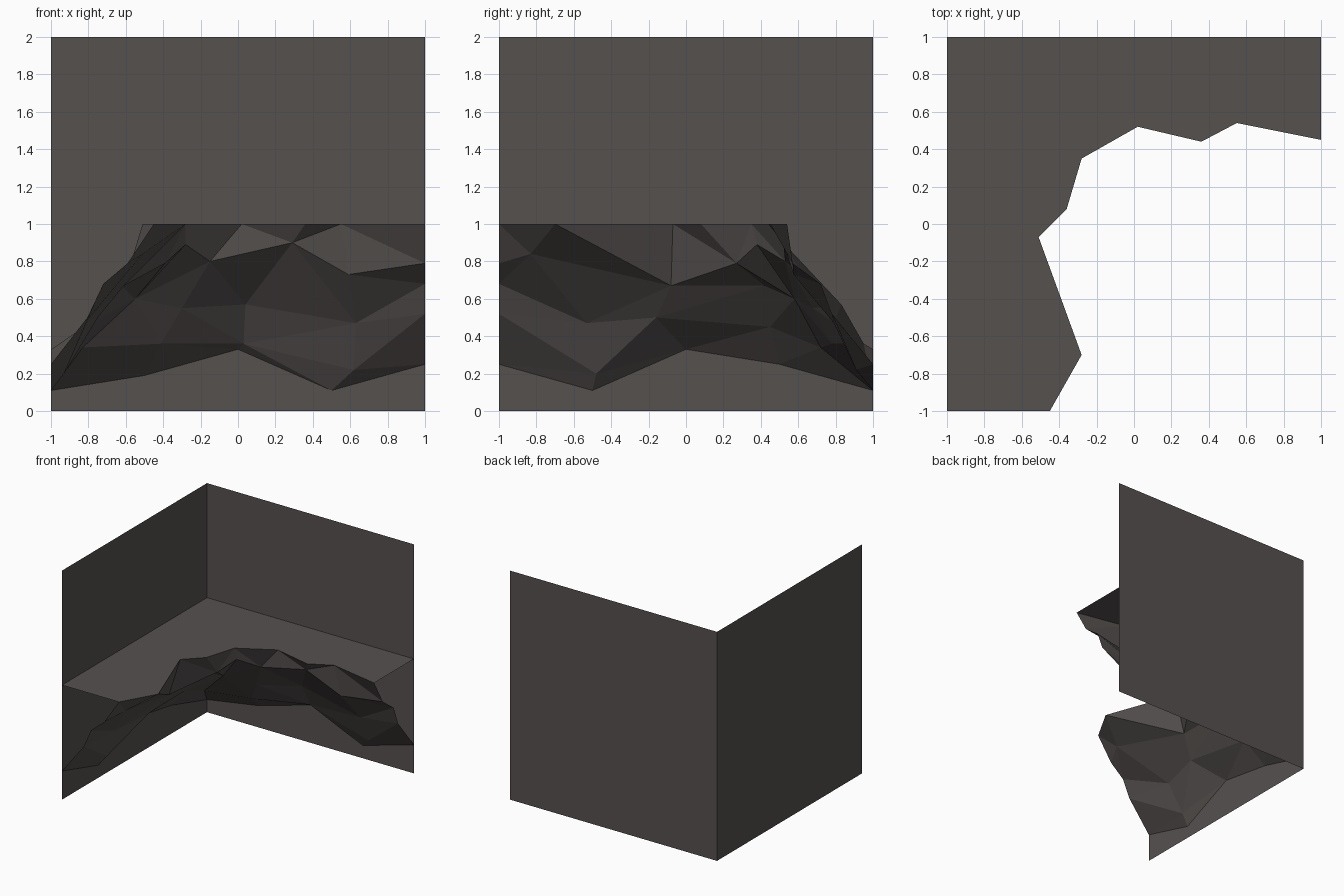
import bpy, bmesh

if "Cube" in bpy.data.objects:
    bpy.data.objects.remove(bpy.data.objects["Cube"])

stone = bpy.data.materials.new("dark grey stone")
stone.diffuse_color = (0.092, 0.082, 0.078, 1)
stone.use_nodes = True
stone.node_tree.nodes["Principled BSDF"].inputs["Base Color"].default_value = stone.diffuse_color


def make_object(name, bm):
    mesh = bpy.data.meshes.new(name)
    bm.to_mesh(mesh)
    bm.free()
    mesh.materials.append(stone)
    obj = bpy.data.objects.new(name, mesh)
    bpy.context.collection.objects.link(obj)
    return obj


def wall(name, a, b):
    """Thin upright sheet from a to b, split at ledge height."""
    bm = bmesh.new()
    rows = [[bm.verts.new((p[0], p[1], z)) for p in (a, b)] for z in (0, 1, 2)]
    for lo, hi in zip(rows, rows[1:]):
        bm.faces.new((lo[0], lo[1], hi[1], hi[0]))
    make_object(name, bm)


# Two walls meeting in the back left corner
wall("back_wall", (-1, 1), (1, 1))
wall("left_wall", (-1, -1), (-1, 1))

# Ledge rim, from the right end round the corner to the front end
rim = [(1, .45), (.55, .54), (.36, .44), (.02, .52), (-.28, .35),
       (-.36, .08), (-.51, -.07), (-.28, -.70), (-.45, -1)]
# Rock contours below the rim, upper to lower
upper = [(1, .57, .79), (.59, .575, .73), (.29, .52, .90), (-.15, .53, .80),
         (-.28, .38, .89), (-.39, .27, .79), (-.61, -.08, .67),
         (-.51, -.83, .84), (-.59, -1, .79)]
middle = [(1, .72, .68), (.63, .79, .47), (.04, .83, .57), (-.30, .68, .55),
          (-.55, .58, .60), (-.62, .42, .67), (-.75, -.16, .50),
          (-.82, -.53, .47), (-.72, -1, .68)]
lower = [(1, .78, .52), (.62, .91, .22), (.03, .95, .36), (-.41, .78, .36),
         (-.83, .72, .34), (-.82, .45, .45), (-.94, -.04, .37),
         (-.93, -.48, .20), (-.79, -1, .52)]
# Foot of the rock where it meets the walls, every half unit
foot_z = [.25, .11, .33, .19, .11, .25, .33, .11, .25]
foot = [(max(1 - i * .5, -1), min(1, 1 - (i - 4) * .5), z)
        for i, z in enumerate(foot_z)]

# Faceted rock overhang
bm = bmesh.new()
contours = [[(x, y, 1) for x, y in rim], upper, middle, lower, foot]
rows = [[bm.verts.new(p) for p in c] for c in contours]
for a, b in zip(rows, rows[1:]):
    for i in range(len(a) - 1):
        bm.faces.new((a[i], a[i + 1], b[i + 1], b[i]))
bmesh.ops.triangulate(bm, faces=bm.faces[:], quad_method='SHORT_EDGE')
make_object("rock_overhang", bm)

# Flat ledge top
bm = bmesh.new()
outline = [(1, 1), (-1, 1), (-1, -1)] + rim[::-1]
bm.faces.new([bm.verts.new((x, y, 1)) for x, y in outline])
bmesh.ops.recalc_face_normals(bm, faces=bm.faces[:])
bm.normal_update()
if bm.faces[:][0].normal.z < 0:
    bmesh.ops.reverse_faces(bm, faces=bm.faces[:])
bmesh.ops.triangulate(bm, faces=bm.faces[:])
make_object("ledge_top", bm)
